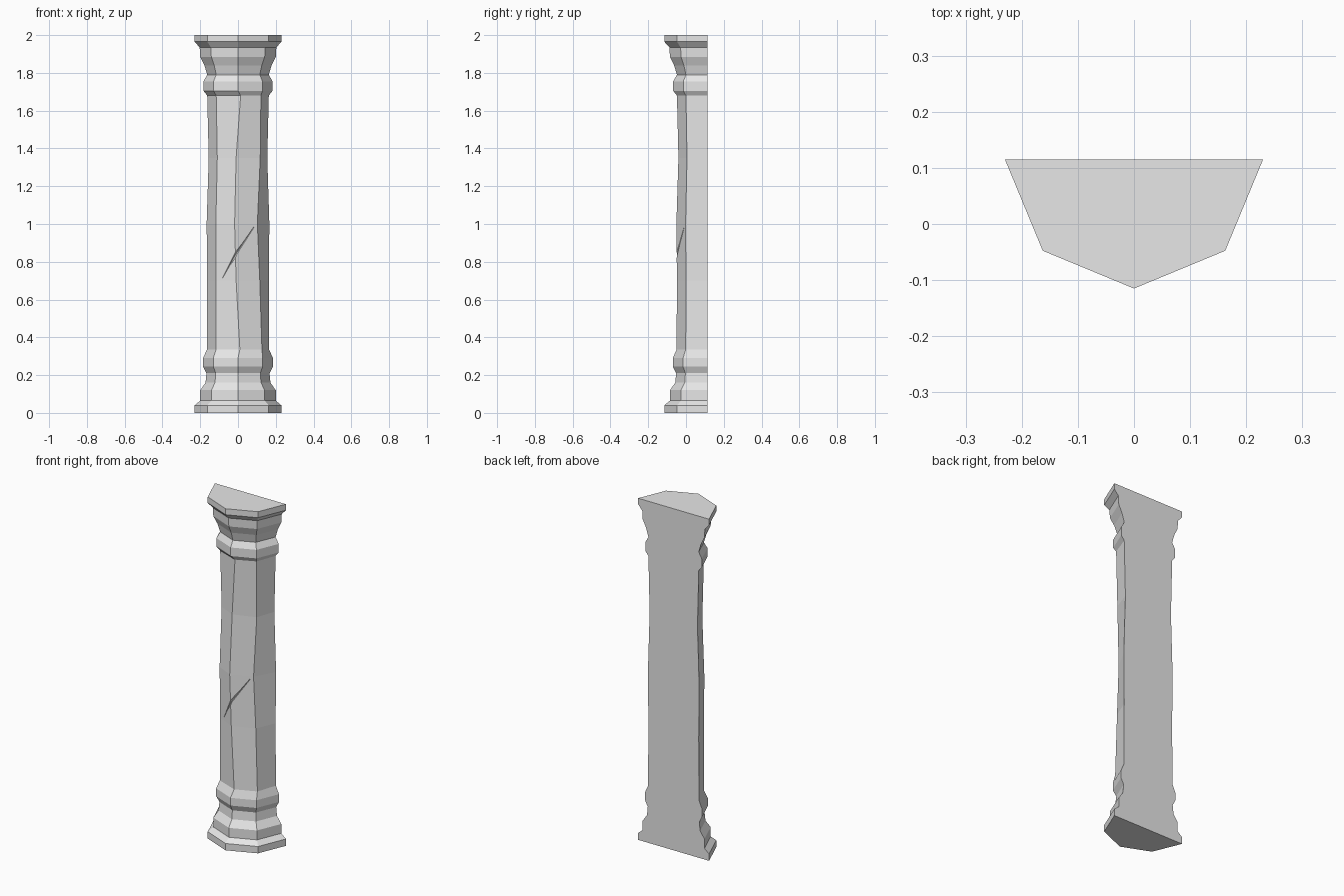
import bpy, bmesh
from math import cos, sin, pi
from mathutils import Vector

BACK = 0.115  # flat rear plane

cube = bpy.data.objects.get("Cube")
if cube:
    bpy.data.objects.remove(cube, do_unlink=True)

stone = bpy.data.materials.new("grey stone")
stone.use_nodes = True
stone.diffuse_color = (0.8, 0.8, 0.8, 1)
stone.node_tree.nodes["Principled BSDF"].inputs["Base Color"].default_value = (0.8, 0.8, 0.8, 1)


def half_ring(z, radius, ridge=0.0, right=0.0):
    """Half octagon; ridge and right shift the worn front and side edges."""
    shift = {2: ridge, 3: right}
    return [Vector((radius * cos(pi + i * pi / 4) + shift.get(i, 0),
                    BACK + radius * sin(pi + i * pi / 4), z)) for i in range(5)]


def skin(name, rings):
    """Join matching closed sections and cap both ends."""
    bm = bmesh.new()
    loops = [[bm.verts.new(p) for p in ring] for ring in rings]
    count = len(loops[0])
    for low, high in zip(loops, loops[1:]):
        for i in range(count):
            j = (i + 1) % count
            bm.faces.new((low[i], low[j], high[j], high[i]))
    bm.faces.new(loops[0])
    bm.faces.new(loops[-1])
    bmesh.ops.recalc_face_normals(bm, faces=bm.faces)
    mesh = bpy.data.meshes.new(name)
    bm.to_mesh(mesh)
    bm.free()
    mesh.materials.append(stone)
    obj = bpy.data.objects.new(name, mesh)
    bpy.context.collection.objects.link(obj)
    return obj


# Moulded base, worn shaft and moulded capital in one profile
base = [(0, .23), (.04, .23), (.065, .20), (.12, .20), (.16, .172),
        (.21, .167), (.245, .185), (.29, .185)]
shaft = [(.335, .165, .01, .01), (.7, .163, -.01, 0), (1.0, .166, -.018, -.015),
         (1.35, .155, -.01, .008), (1.68, .163, .014, .006)]
capital = [(1.705, .183), (1.755, .183), (1.79, .163), (1.84, .178),
           (1.885, .20), (1.935, .203), (1.965, .23), (2, .23)]
column = skin("half_column", [half_ring(*row) for row in base + shaft + capital])

# Shallow slanting gouge across the shaft front
path = [Vector((-.10, -.010, .68)), Vector((-.012, -.047, .84)), Vector((.085, -.010, .985))]
across = Vector((-.84, 0, .54))
sections = []
for point, width, depth in zip(path, (.004, .016, .008), (.001, .007, .003)):
    outer = point + Vector((0, -.015, 0))
    sections.append([outer + across * width, outer - across * width,
                     point + Vector((0, depth, 0))])
cutter = skin("gouge_cutter", sections)
cutter.hide_render = True
cutter.hide_viewport = True
cut = column.modifiers.new("gouge", "BOOLEAN")
cut.operation = "DIFFERENCE"
cut.solver = "EXACT"
cut.object = cutter
